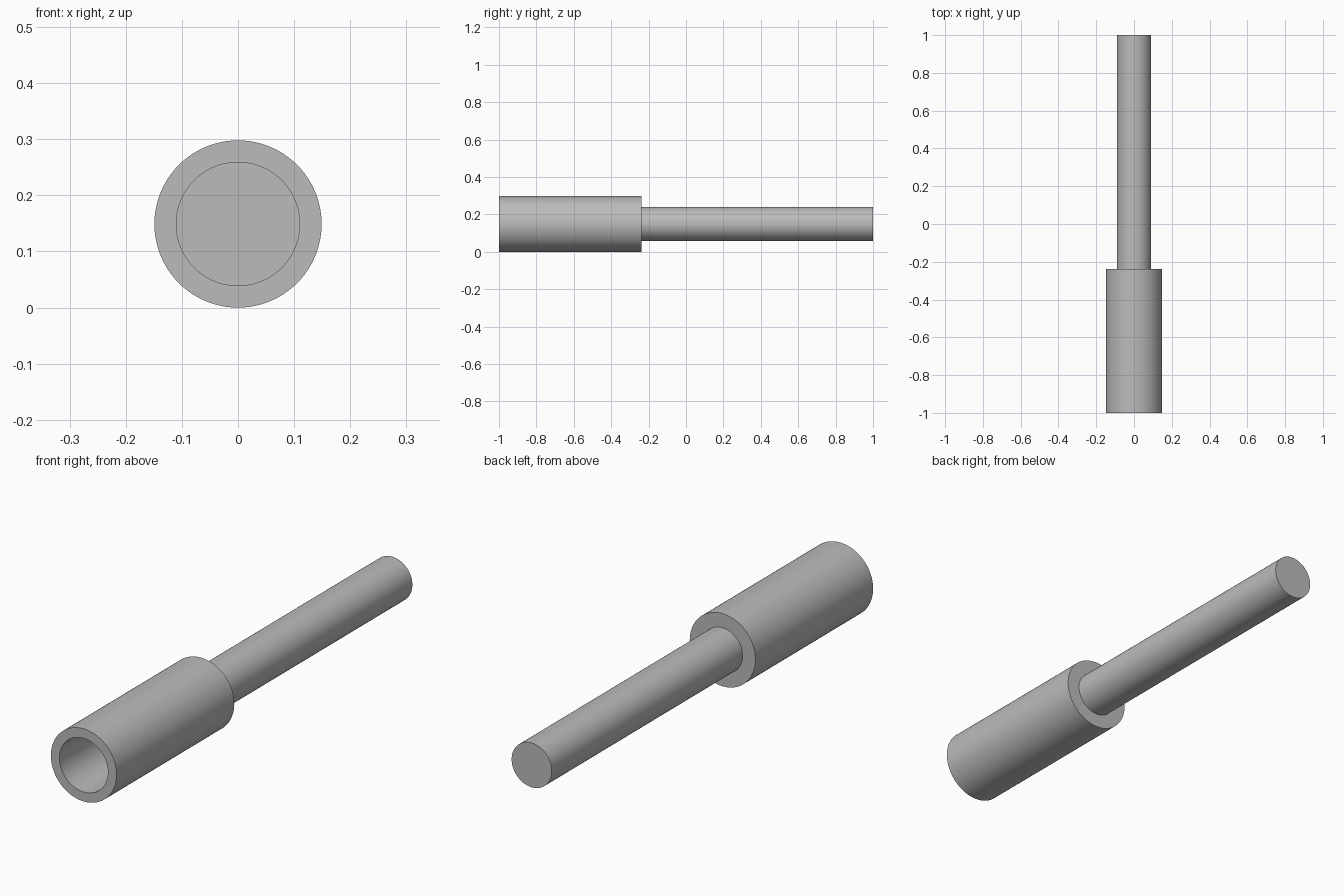
import bpy, bmesh, math
from mathutils import Matrix, Vector

cube = bpy.data.objects.get("Cube")
if cube:
    bpy.data.objects.remove(cube, do_unlink=True)

SIDES = 96
SLEEVE_R, BORE_R, PIN_R = 0.149, 0.11, 0.091
FRONT, BORE_FLOOR, SHOULDER, BACK = -1.0, -0.35, -0.237, 1.0

metal = bpy.data.materials.new("plain_grey_metal")
metal.use_nodes = True
grey = (0.5, 0.5, 0.5, 1)
metal.diffuse_color = grey
metal.node_tree.nodes["Principled BSDF"].inputs["Base Color"].default_value = grey


def lathe(name, profile):
    """Turn a (radius, y) profile around the long axis."""
    bm = bmesh.new()
    verts = [bm.verts.new((r, y, 0)) for r, y in profile]
    edges = [bm.edges.new(pair) for pair in zip(verts, verts[1:])]
    bmesh.ops.spin(bm, geom=verts + edges, cent=(0, 0, 0), axis=(0, 1, 0),
                   angle=math.tau, steps=SIDES, use_merge=True)
    bmesh.ops.remove_doubles(bm, verts=bm.verts, dist=1e-5)
    bmesh.ops.recalc_face_normals(bm, faces=bm.faces)
    # Make sure the end face of the part looks outward
    tip = max(bm.faces, key=lambda f: f.calc_center_median().y)
    if tip.normal.y < 0:
        bmesh.ops.reverse_faces(bm, faces=bm.faces)
    bmesh.ops.transform(bm, matrix=Matrix.Translation(Vector((0, 0, SLEEVE_R))),
                        verts=bm.verts)
    mesh = bpy.data.meshes.new(name)
    bm.to_mesh(mesh)
    bm.free()
    mesh.materials.append(metal)
    obj = bpy.data.objects.new(name, mesh)
    bpy.context.collection.objects.link(obj)
    bpy.ops.object.select_all(action="DESELECT")
    obj.select_set(True)
    bpy.context.view_layer.objects.active = obj
    bpy.ops.object.shade_smooth_by_angle(angle=math.radians(30))
    return obj


# Hollow sleeve: blind bore, front rim, outer wall and rear shoulder
lathe("sleeve", [(0, BORE_FLOOR), (BORE_R, BORE_FLOOR), (BORE_R, FRONT),
                 (SLEEVE_R, FRONT), (SLEEVE_R, SHOULDER), (PIN_R, SHOULDER)])

# Solid pin with a flat end
lathe("pin", [(PIN_R, SHOULDER), (PIN_R, BACK), (0, BACK)])
